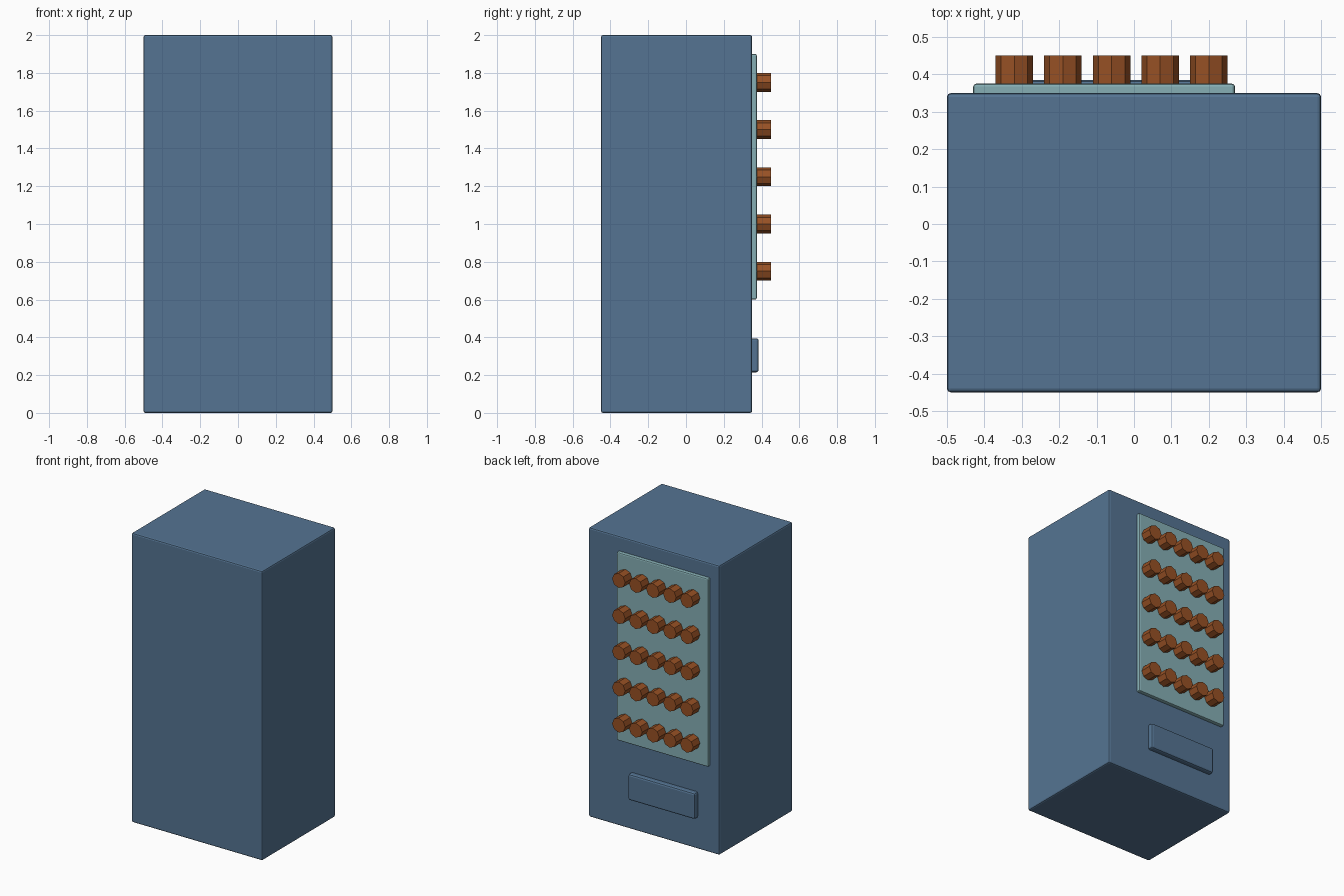
import bpy, math

if "Cube" in bpy.data.objects:
    bpy.data.objects.remove(bpy.data.objects["Cube"])


def material(name, rgb):
    m = bpy.data.materials.new(name)
    m.diffuse_color = (*rgb, 1)
    m.use_nodes = True
    m.node_tree.nodes["Principled BSDF"].inputs["Base Color"].default_value = m.diffuse_color
    return m


BLUE = material("steel blue", (0.09, 0.175, 0.29))
GLASS = material("pale teal", (0.24, 0.43, 0.46))
ORANGE = material("burnt orange", (0.31, 0.082, 0.018))


def box(name, lo, hi, mat, bevel):
    """Bevelled box between two corners."""
    centre = [(a + b) / 2 for a, b in zip(lo, hi)]
    bpy.ops.mesh.primitive_cube_add(size=1, location=centre)
    ob = bpy.context.object
    ob.name = name
    ob.scale = [b - a for a, b in zip(lo, hi)]
    bpy.ops.object.transform_apply(location=False, rotation=False, scale=True)
    mod = ob.modifiers.new("Bevel", "BEVEL")
    mod.width = bevel
    mod.segments = 2
    ob.data.materials.append(mat)
    return ob


# Cabinet, display window and dispensing flap
box("cabinet", (-0.5, -0.45, 0), (0.5, 0.35, 2), BLUE, 0.01)
box("display_window", (-0.43, 0.335, 0.6), (0.27, 0.375, 1.9), GLASS, 0.008)
box("dispenser_flap", (-0.335, 0.325, 0.215), (0.175, 0.385, 0.395), BLUE, 0.012)

# Five rows of five octagonal cans
for row in range(5):
    for col in range(5):
        bpy.ops.mesh.primitive_cylinder_add(
            vertices=8, radius=0.05, depth=0.09,
            location=(-0.32 + 0.13 * col, 0.405, 0.75 + 0.25 * row),
            rotation=(math.pi / 2, 0, 0))
        can = bpy.context.object
        can.name = f"can_{row + 1}_{col + 1}"
        can.data.materials.append(ORANGE)
